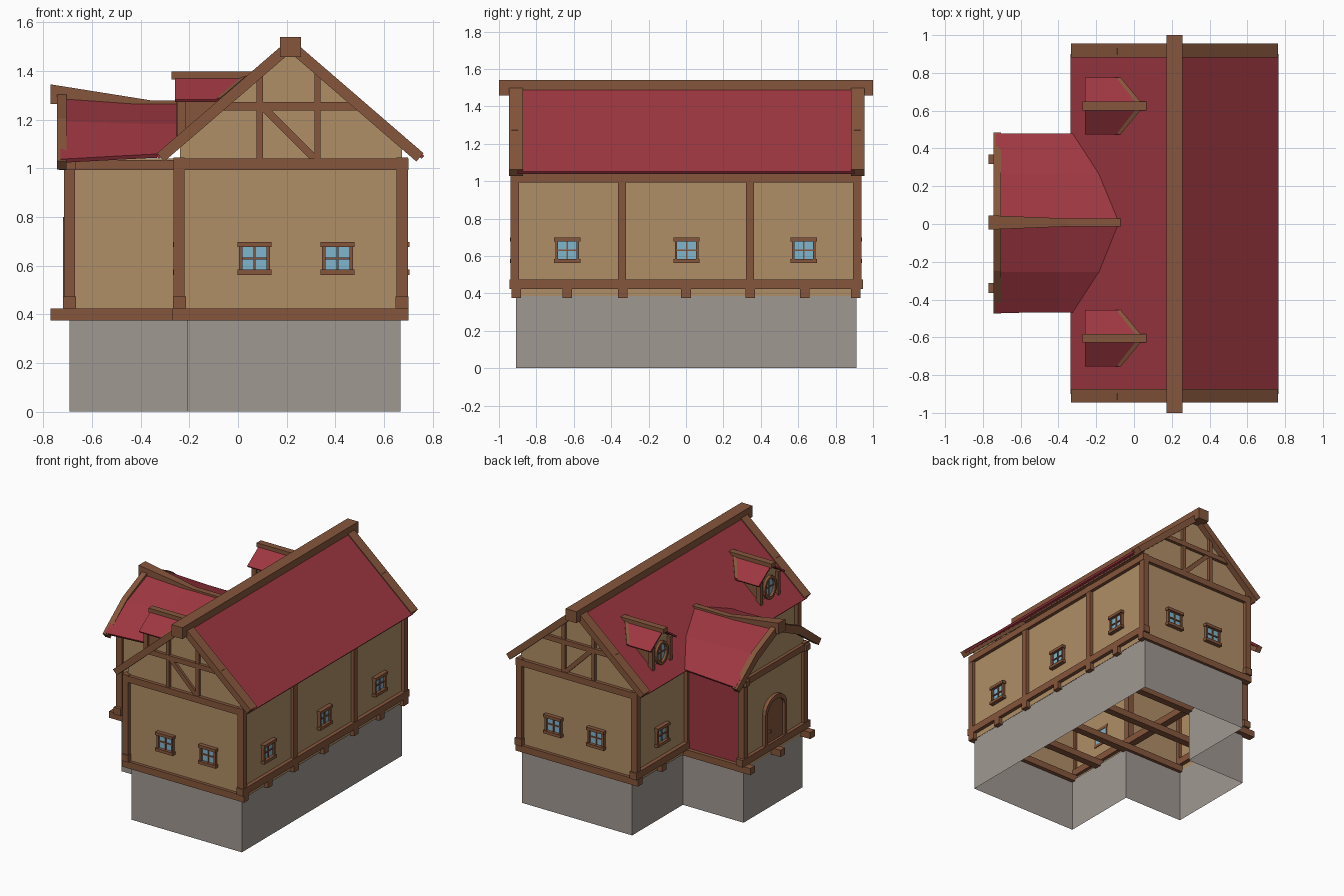
import bpy, bmesh, math
from mathutils import Vector, Matrix

if "Cube" in bpy.data.objects:
    bpy.data.objects.remove(bpy.data.objects["Cube"])


def material(name, r, g, b):
    lin = [((c / 255 + 0.055) / 1.055) ** 2.4 for c in (r, g, b)]
    m = bpy.data.materials.new(name)
    m.diffuse_color = (*lin, 1)
    m.use_nodes = True
    m.node_tree.nodes["Principled BSDF"].inputs["Base Color"].default_value = m.diffuse_color
    return m


WOOD = material("timber", 134, 86, 60)
PLASTER = material("plaster", 176, 143, 103)
RED = material("roof_red", 158, 55, 65)
STONE = material("stone", 160, 152, 146)
GLASS = material("glass", 128, 182, 206)


def finish(name, bm, mat, matrix=None):
    if matrix:
        bm.transform(matrix)
    me = bpy.data.meshes.new(name)
    bm.to_mesh(me)
    bm.free()
    me.materials.append(mat)
    ob = bpy.data.objects.new(name, me)
    bpy.context.collection.objects.link(ob)
    return ob


def boxes(name, items, mat, matrix=None):
    """Several boxes, each given as (low corner, high corner), in one object."""
    bm = bmesh.new()
    for lo, hi in items:
        lo, hi = Vector(lo), Vector(hi)
        bmesh.ops.create_cube(bm, size=1, matrix=Matrix.Translation((lo + hi) / 2) @ Matrix.Diagonal((*(hi - lo), 1)))
    return finish(name, bm, mat, matrix)


def bar(name, p, q, w, h, mat=WOOD):
    """Timber from p to q, w wide horizontally and h high."""
    p, q = Vector(p), Vector(q)
    d = q - p
    bm = bmesh.new()
    bmesh.ops.create_cube(bm, size=1, matrix=Matrix.Diagonal((d.length, w, h, 1)))
    return finish(name, bm, mat, Matrix.Translation((p + q) / 2) @ d.to_track_quat('X', 'Z').to_matrix().to_4x4())


def prism(name, pts, vec, mat, matrix=None):
    bm = bmesh.new()
    f = bm.faces.new([bm.verts.new(p) for p in pts])
    if vec:
        r = bmesh.ops.extrude_face_region(bm, geom=[f])
        bmesh.ops.translate(bm, vec=vec, verts=[v for v in r["geom"] if isinstance(v, bmesh.types.BMVert)])
        bmesh.ops.recalc_face_normals(bm, faces=bm.faces)
    return finish(name, bm, mat, matrix)


def sheet(name, rows, mat, thick=0.0, closed=False):
    """Skin over rows of points; closed rows are capped at the ends."""
    bm = bmesh.new()
    vr = [[bm.verts.new(p) for p in row] for row in rows]
    n = len(rows[0])
    for a, b in zip(vr, vr[1:]):
        for i in range(n if closed else n - 1):
            j = (i + 1) % n
            bm.faces.new((a[i], a[j], b[j], b[i]))
    if closed:
        bm.faces.new(vr[0])
        bm.faces.new(vr[-1])
        bmesh.ops.recalc_face_normals(bm, faces=bm.faces)
    ob = finish(name, bm, mat)
    if thick:
        s = ob.modifiers.new("thickness", 'SOLIDIFY')
        s.thickness, s.offset = thick, 0
    return ob


def wall(name, pts, z0, z1, mat):
    return sheet(name, [[(x, y, z0) for x, y in pts], [(x, y, z1) for x, y in pts]], mat)


RX, SLOPE = 0.215, 0.863                      # main ridge and pitch


def roof_x(z):                                # left slope position at height z
    return RX - (1.525 - z) / SLOPE


# stone base, open underneath
wall("stone_base", [(-0.21, 0.335), (-0.21, 0.912), (0.668, 0.912), (0.668, -0.91), (-0.21, -0.91), (-0.21, -0.335),
                    (-0.693, -0.335), (-0.693, 0.335), (-0.21, 0.335)], 0, 0.39, STONE)

# plaster walls, with the red wall on the rear side of the wing
wall("plaster_walls", [(-0.238, 0.342), (-0.238, 0.91), (0.675, 0.91), (0.675, -0.91), (-0.238, -0.91),
                       (-0.238, -0.342), (-0.695, -0.342), (-0.695, 0.342)], 0.385, 1.04, PLASTER)
wall("wing_red_wall", [(-0.695, 0.342), (-0.238, 0.342)], 0.385, 1.04, RED)
for s in (-1, 1):
    prism("gable_plaster", [(-0.238, s * 0.91, 1.04), (0.675, s * 0.91, 1.04), (0.675, s * 0.91, 1.11),
                            (RX, s * 0.91, 1.49), (-0.238, s * 0.91, 1.11)], None, PLASTER)
prism("wing_gable_plaster", [(-0.695, y, z) for y, z in
      ((-0.342, 1.04), (0.342, 1.04), (0.342, 1.10), (0.25, 1.165), (0, 1.28), (-0.25, 1.165), (-0.342, 1.10))],
      None, PLASTER)

# floor joists
for y in (-0.907, -0.635, -0.338, 0.0, 0.343, 0.635, 0.907):
    x0 = -0.77 if abs(y) < 0.4 else -0.27
    boxes("floor_joist", [((x0, y - 0.026, 0.375), (0.702, y + 0.026, 0.423))], WOOD)

# long sills and wall plates
for x, half in ((0.675, 0.945), (-0.24, 0.945), (-0.693, 0.385)):
    boxes("sill_beam", [((x - 0.027, -half, 0.423), (x + 0.027, half, 0.473))], WOOD)
    boxes("wall_plate", [((x - 0.025, -half + 0.008, 0.994), (x + 0.025, half - 0.008, 1.04))], WOOD)

# corner and wall posts
for s in (-1, 1):
    for x, y in ((0.675, 0.915), (0.675, 0.342), (-0.242, 0.915), (-0.242, 0.342), (-0.693, 0.342)):
        boxes("wall_post", [((x - 0.023, s * y - 0.022, 0.473), (x + 0.023, s * y + 0.022, 1.045))], WOOD)
    boxes("wing_top_beam", [((-0.735, s * 0.342 - 0.022, 0.994), (-0.24, s * 0.342 + 0.022, 1.035))], WOOD)

    # gable timber framing
    y = s * 0.915
    boxes("gable_tie_beam", [((-0.262, y - 0.02, 0.994), (0.698, y + 0.02, 1.04))], WOOD)
    boxes("gable_collar", [((-0.09, y - 0.017, 1.238), (0.52, y + 0.017, 1.273))], WOOD)
    for x in (0.09, 0.327):
        boxes("gable_stud", [((x - 0.013, y - 0.014, 1.04), (x + 0.013, y + 0.014, 1.4))], WOOD)
    bar("gable_brace", (0.105, y, 1.25), (0.32, y, 1.035), 0.024, 0.03)

    # main roof slope and barge boards (s also picks the slope)
    yb = s * 0.914 + 0.005
    for t in (-1, 1):
        bar("barge_board", (RX, yb, 1.505), (RX + t * 0.533, yb, 1.045), 0.073, 0.045)
    sheet("main_roof_slope", [[(RX, -0.9, 1.515), (RX, 0.9, 1.515)],
                              [(RX + s * 0.545, -0.9, 1.045), (RX + s * 0.545, 0.9, 1.045)]], RED, 0.016)
boxes("main_ridge_beam", [((0.172, -1, 1.458), (0.258, 1, 1.54))], WOOD)


# wing roof, arched and lifting towards the end
def arch(x, top, mid, low):
    return [(x[2], -0.465, low), (x[1], -0.25, mid), (x[0], 0.008, top), (x[1], 0.26, mid), (x[2], 0.475, low)]


sheet("wing_roof", [arch((-0.73,) * 3, 1.292, 1.185, 1.03), arch((-0.4,) * 3, 1.263, 1.175, 1.048),
                    arch((-0.07, -0.175, -0.315), 1.262, 1.172, 1.052)], RED, 0.018)
top = [(-0.475, 1.03), (-0.25, 1.205), (0.008, 1.32), (0.26, 1.205), (0.485, 1.03)]
low = [(0.455, 0.995), (0.24, 1.15), (0.008, 1.262), (-0.23, 1.15), (-0.445, 0.995)]
prism("wing_barge_board", [(-0.745, y, z) for y, z in top + low], (0.04, 0, 0), WOOD)
sheet("wing_ridge_beam", [[(x, 0.008 - w, z0), (x, 0.008 + w, z0), (x, 0.008 + w, z1), (x, 0.008 - w, z1)]
                          for x, w, z0, z1 in ((-0.77, 0.038, 1.265, 1.345), (-0.35, 0.021, 1.245, 1.278),
                                               (-0.07, 0.021, 1.245, 1.278))], WOOD, closed=True)


# windows, built facing -y and turned into place
def window(x, y, angle):
    m = Matrix.Translation((x, y, 0.63)) @ Matrix.Rotation(math.radians(angle), 4, 'Z')
    boxes("window_glass", [((-0.052, -0.008, -0.05), (0.052, 0.002, 0.05))], GLASS, m)
    boxes("window_frame", [((-0.07, -0.03, 0.047), (0.07, 0.005, 0.068)), ((-0.07, -0.03, -0.068), (0.07, 0.005, -0.047)),
                           ((-0.063, -0.022, -0.05), (-0.05, 0.005, 0.05)), ((0.05, -0.022, -0.05), (0.063, 0.005, 0.05)),
                           ((-0.004, -0.015, -0.05), (0.004, 0, 0.05)), ((-0.052, -0.015, -0.004), (0.052, 0, 0.004))],
          WOOD, m)


for x in (0.068, 0.409):
    window(x, -0.91, 0)
    window(x, 0.91, 180)
for y in (-0.635, 0.003, 0.63):
    window(0.675, y, 90)
    if abs(y) > 0.1:
        window(-0.238, y, -90)


# arched door in the wing
def arch_points(w, spring, rise, n=10):
    pts = [(w * math.cos(math.pi * i / n), spring + rise * math.sin(math.pi * i / n)) for i in range(n + 1)]
    return [(w, 0.473)] + pts + [(-w, 0.473)]


inner, outer = arch_points(0.095, 0.70, 0.07), arch_points(0.122, 0.70, 0.1)
prism("door", [(-0.703, y, z) for y, z in inner], (0.01, 0, 0), WOOD)
prism("door_frame", [(-0.72, y, z) for y, z in outer + inner[::-1]], (0.03, 0, 0), WOOD)
boxes("door_handle", [((-0.72, 0.055, 0.55), (-0.70, 0.07, 0.565))], WOOD)

# two dormers on the left slope
for yc in (0.625, -0.605):
    rows = [[(-0.26, yc - 0.147, 1.278), (-0.26, yc, 1.38), (-0.26, yc + 0.147, 1.278)],
            [(roof_x(1.278), yc - 0.147, 1.278), (roof_x(1.38), yc, 1.38), (roof_x(1.278), yc + 0.147, 1.278)]]
    sheet("dormer_roof", rows, RED, 0.012)
    boxes("dormer_ridge", [((-0.273, yc - 0.023, 1.366), (0.072, yc + 0.023, 1.398))], WOOD)
    house = [(-0.1, 1.11), (0.1, 1.11), (0.1, 1.30), (0, 1.37), (-0.1, 1.30)]
    prism("dormer_cheeks", [(-0.222, yc + y, z) for y, z in house], (0.2, 0, 0), WOOD)
    prism("dormer_front", [(-0.228, yc + y * 0.98, z) for y, z in house], (0.006, 0, 0), PLASTER)
    for s in (-1, 1):
        boxes("dormer_post", [((-0.25, yc + s * 0.1 - 0.014, 1.085), (-0.215, yc + s * 0.1 + 0.014, 1.295))], WOOD)
        bar("dormer_valley_board", (roof_x(1.27), yc + s * 0.14, 1.278), (roof_x(1.37), yc, 1.376), 0.028, 0.025)
    boxes("dormer_sill", [((-0.25, yc - 0.1, 1.09), (-0.215, yc + 0.1, 1.12))], WOOD)
    # round window
    ring = [(math.cos(math.tau * i / 16), math.sin(math.tau * i / 16)) for i in range(16)]
    prism("dormer_glass", [(-0.234, yc + 0.055 * a, 1.215 + 0.07 * b) for a, b in ring], (0.006, 0, 0), GLASS)
    path = ring + ring[:1]
    sheet("dormer_window_ring", [[(-0.243, yc + r * a, 1.215 + (r + 0.015) * b) for a, b in path]
                                 for r in (0.05, 0.068)], WOOD, 0.02)
    boxes("dormer_mullions", [((-0.24, yc - 0.004, 1.15), (-0.23, yc + 0.004, 1.28)),
                              ((-0.24, yc - 0.052, 1.211), (-0.23, yc + 0.052, 1.219))], WOOD)
